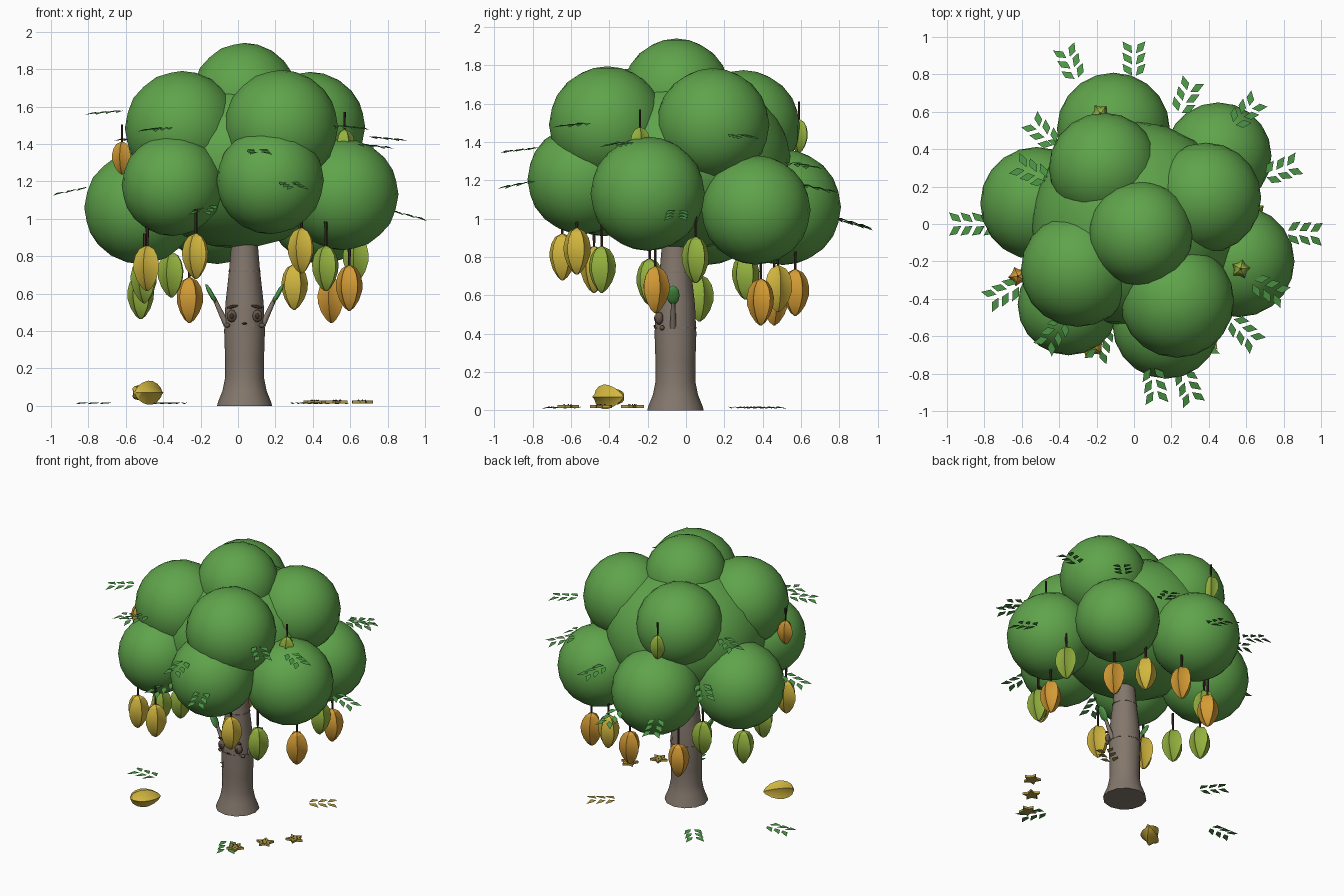
import bpy, bmesh
from math import sin, cos, pi, atan2, radians
from mathutils import Vector, Matrix

if "Cube" in bpy.data.objects:
    bpy.data.objects.remove(bpy.data.objects["Cube"])


def material(name, *rgb):
    m = bpy.data.materials.new(name)
    m.use_nodes = True
    m.diffuse_color = (*rgb, 1)
    m.node_tree.nodes["Principled BSDF"].inputs["Base Color"].default_value = (*rgb, 1)
    return m


CANOPY = material("canopy green", .115, .37, .07)
LEAF = material("leaf green", .07, .30, .06)
BARK = material("bark brown", .23, .185, .15)
FACE = material("face brown", .13, .095, .07)
DARK = material("dark brown", .05, .03, .02)
YELLOW = material("ripe yellow", .64, .47, .05)
ORANGE = material("ripe orange", .66, .33, .035)
LIME = material("unripe green", .30, .45, .05)
TAN = material("slice tan", .42, .32, .06)


def new_object(name, mesh, mat, loc=(0, 0, 0), smooth=0):
    ob = bpy.data.objects.new(name, mesh)
    bpy.context.collection.objects.link(ob)
    ob.location = loc
    if not mesh.materials:
        mesh.materials.append(mat)
    if smooth:
        bpy.ops.object.select_all(action='DESELECT')
        ob.select_set(True)
        bpy.context.view_layer.objects.active = ob
        bpy.ops.object.shade_smooth_by_angle(angle=radians(smooth))
    return ob


def finish(bm, name):
    mesh = bpy.data.meshes.new(name)
    bm.to_mesh(mesh)
    bm.free()
    return mesh


def lathe(name, profile, sides, inner=1.0):
    """Stacked rings; inner below one pulls every second point in, giving a star."""
    bm = bmesh.new()
    rings = []
    for r, z in profile:
        rings.append([bm.verts.new((r * k * cos(a), r * k * sin(a), z))
                      for i in range(sides)
                      for a, k in [(2 * pi * i / sides, inner if i % 2 else 1)]])
    for low, high in zip(rings, rings[1:]):
        for i in range(sides):
            j = (i + 1) % sides
            bm.faces.new((low[i], low[j], high[j], high[i]))
    bm.faces.new(rings[0][::-1])
    bm.faces.new(rings[-1])
    return finish(bm, name)


def ball(name, loc, size, mat, detail=2, rot=(0, 0, 0)):
    bm = bmesh.new()
    bmesh.ops.create_icosphere(bm, subdivisions=detail, radius=1)
    bmesh.ops.scale(bm, vec=size, verts=bm.verts)
    ob = new_object(name, finish(bm, name), mat, loc, 60)
    ob.rotation_euler = rot
    return ob


def rod(name, start, end, r1, r2, mat, sides=8):
    a, b = Vector(start), Vector(end)
    ob = new_object(name, lathe(name, [(r1, 0), (r2, (b - a).length)], sides), mat, a, 50)
    ob.rotation_euler = (b - a).to_track_quat('Z', 'Y').to_euler()
    return ob


# Canopy: flattened core surrounded by overlapping balls
ball("canopy_core", (0, 0, 1.3), (.55, .55, .46), CANOPY, 3)
PUFFS = [
    (.035, -.05, 1.66, .28), (-.30, -.245, 1.485, .305), (.23, -.41, 1.49, .305),
    (-.16, .30, 1.48, .295), (.385, .14, 1.49, .295), (-.35, -.43, 1.18, .272),
    (.172, -.54, 1.205, .287), (.56, -.20, 1.13, .298), (.45, .365, 1.045, .285),
    (-.11, .507, 1.06, .302), (-.52, .11, 1.06, .302)]
for x, y, z, r in PUFFS:
    ball("canopy_puff", (x, y, z), (r, r, r), CANOPY, 3)

# Trunk with flared foot and two bark rings
CX, CY = .035, -.055
trunk = lathe("trunk", [(.147, 0), (.142, .02), (.118, .08), (.104, .15), (.104, .25),
                        (.109, .4), (.102, .55), (.083, .72), (.072, .85), (.066, 1.1)], 12)
new_object("trunk", trunk, BARK, (CX, CY, 0), 45)
for z, r in [(.72, .086), (.43, .111)]:
    new_object("bark_ring", lathe("bark_ring", [(r, -.004), (r, .004)], 12), BARK, (CX, CY, z))

# Face, arms and leafy hands, mirrored about the trunk axis
for s in (-1, 1):
    ball("eye", (CX + s * .068, CY - .085, .48), (.028, .024, .034), FACE)
    ball("pupil", (CX + s * .068, CY - .104, .48), (.012, .008, .016), DARK)
    ball("cheek", (CX + s * .093, CY - .07, .43), (.016, .013, .013), FACE)
    ball("eyebrow", (CX + s * .065, CY - .09, .53), (.032, .01, .008), DARK, 2, (0, s * .2, 0))
    rod("arm", (CX + s * .095, CY - .012, .43), (CX + s * .165, CY - .012, .58), .017, .010, BARK)
    ball("leaf_hand", (CX + s * .18, CY - .012, .60), (.013, .034, .058), LEAF, 2, (0, s * .5, 0))
ball("mouth", (CX, CY - .109, .44), (.014, .005, .005), DARK)

# Five-ribbed fruit, one shared mesh per colour
POD = [(.006, -.122), (.028, -.105), (.055, -.065), (.073, -.015), (.075, .025),
       (.064, .07), (.042, .104), (.01, .12)]
pods = {m: lathe("fruit", POD, 10, .68) for m in (YELLOW, ORANGE, LIME)}
stem_mesh = lathe("fruit_stem", [(.007, .105), (.009, .25)], 6)


def fruit(loc, mat, size=1):
    ob = new_object("fruit", pods[mat], mat, loc, 25)
    stem = new_object("fruit_stem", stem_mesh, DARK, loc)
    ob.rotation_euler.z = loc[0] * 9
    ob.scale = stem.scale = (size, size, size)
    return ob


HANGING = {
    YELLOW: [(-.225, -.645, .80), (.34, -.57, .83), (-.485, -.48, .735), (.30, .48, .635)],
    ORANGE: [(.595, -.16, .63), (.50, .39, .565), (-.26, .46, .565), (.06, .57, .615)],
    LIME: [(.47, -.44, .735), (.635, .05, .785), (-.52, .07, .585), (-.50, -.19, .67),
           (-.355, .31, .70)]}
for mat, spots in HANGING.items():
    for spot in spots:
        fruit(spot, mat)
# Smaller fruit high in the canopy
fruit((-.62, -.28, 1.325), ORANGE, .72)
fruit((-.18, .59, 1.43), LIME, .72)
fruit((.57, -.24, 1.39), LIME, .72)

# Fallen fruit lying on the ground
fallen = new_object("fallen_fruit", pods[YELLOW], YELLOW, (-.48, -.40, .07))
fallen.rotation_euler = (radians(90), 0, radians(-45))
fallen.scale = (.9, .9, .85)

# Star slices with seeds
slice_mesh = lathe("star_slice", [(.062, .012), (.062, .028)], 10, .52)
for k, (x, y) in enumerate([(.41, -.62), (.53, -.44), (.66, -.28)]):
    new_object("star_slice", slice_mesh, TAN, (x, y, 0)).rotation_euler.z = .3 + k * .5
    for i in range(5):
        a = .3 + k * .5 + 2 * pi * i / 5
        ball("seed", (x + .02 * cos(a), y + .02 * sin(a), .029), (.006, .004, .004), DARK, 1)


# Leaf spray: three pairs of diamond leaflets along +x
def spray_mesh():
    bm = bmesh.new()
    for i in range(3):
        for s in (-1, 1):
            turn = Matrix.Rotation(s * .65, 4, 'Z')
            base = Vector((-.09 + i * .062, s * .010, 0))
            corners = [(0, 0, 0), (.035, -.021, .004), (.085, 0, -.006), (.045, .021, .004)]
            bm.faces.new([bm.verts.new(base + turn @ Vector(c)) for c in corners])
    return finish(bm, "leaf_spray")


green_spray, dry_spray = spray_mesh(), spray_mesh()
SPRAYS = [
    (-.89, 0, 1.15), (.91, -.05, 1.02), (-.34, .86, .98), (0, .88, .97), (.28, .68, 1.16),
    (.60, .60, 1.28), (.79, .29, 1.43), (.72, -.35, 1.39), (.59, -.58, 1.49),
    (.29, -.87, 1.18), (.11, -.86, 1.36), (-.70, -.37, 1.57), (-.43, -.59, 1.48),
    (-.18, -.64, 1.05), (-.55, .28, 1.43), (-.49, .49, 1.14)]
for x, y, z in SPRAYS:
    ob = new_object("leaf_spray", green_spray, LEAF, (x, y, z))
    ob.rotation_euler = (0, .08 + .4 * max(0, 1.45 - z), atan2(y, x))
for x, y in [(-.765, 0), (-.35, .41), (.355, -.635)]:
    new_object("fallen_spray", green_spray, LEAF, (x, y, .015)).rotation_euler.z = atan2(y, x)
new_object("dry_spray", dry_spray, TAN, (.48, .30, .015)).rotation_euler.z = .6
